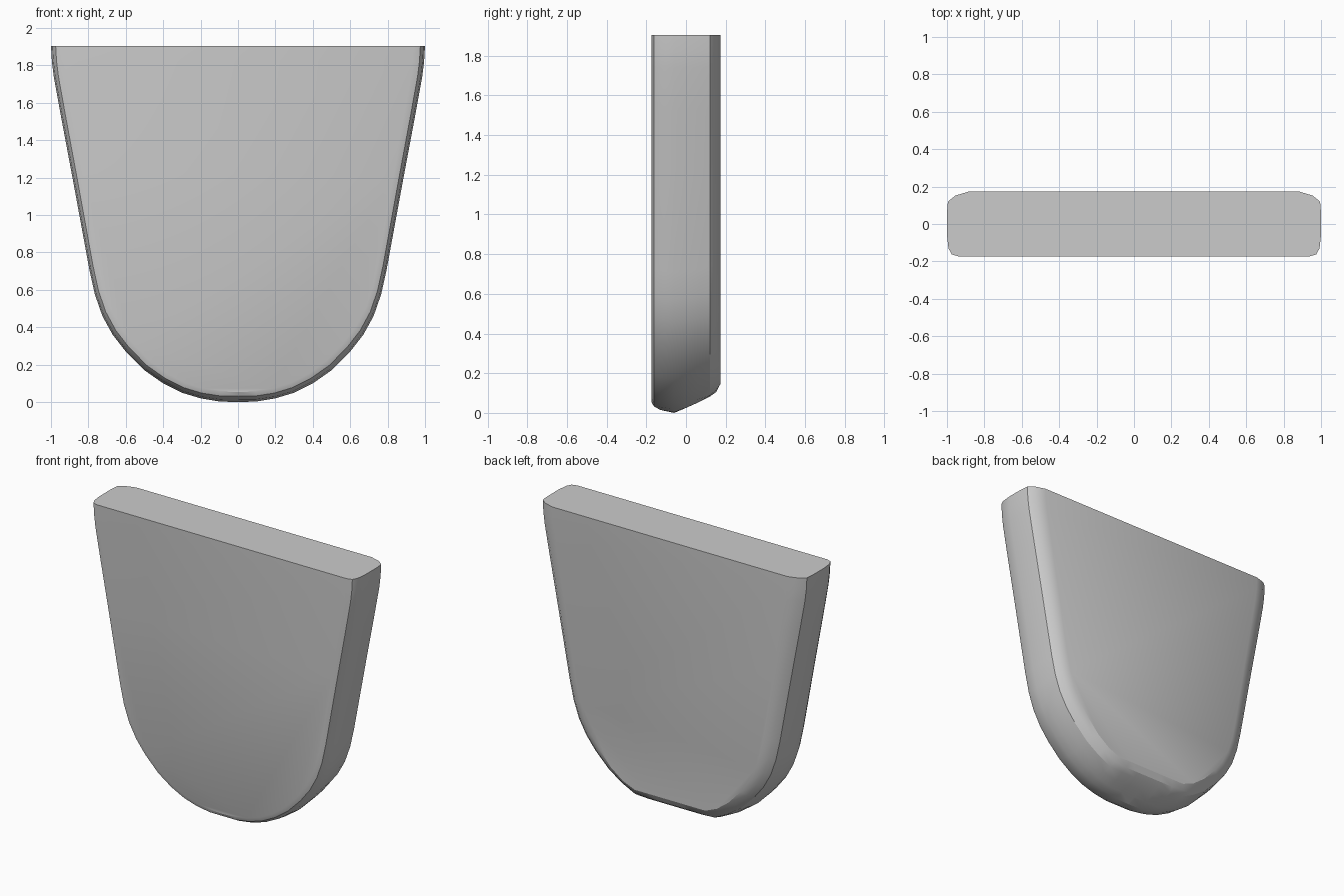
import bpy, bmesh, math

if "Cube" in bpy.data.objects:
    bpy.data.objects.remove(bpy.data.objects["Cube"])

TOP = 1.905

# Right half of the widest outline, bottom centre to top edge (x, z)
half = [(0, 0), (0.1, 0.003), (0.2, 0.02), (0.3, 0.05), (0.4, 0.10), (0.5, 0.17),
        (0.6, 0.27), (0.67, 0.36), (0.725, 0.46), (0.765, 0.575), (0.795, 0.71),
        (0.885, 1.2), (0.945, 1.52), (0.985, 1.74), (0.995, 1.82), (1.0, TOP)]
outline = [(-x, z) for x, z in reversed(half[1:])] + half

# Layers front to back: y, side scale, height scale, lowest z
layers = [(-0.173, 0.94, 0.972, 0.04), (-0.162, 0.975, 0.985, 0.033),
          (-0.13, 0.992, 0.995, 0.015), (-0.06, 1.0, 1.0, 0.0),
          (0.0, 1.0, 0.997, 0.025), (0.06, 1.0, 0.99, 0.052),
          (0.12, 0.995, 0.98, 0.082), (0.152, 0.955, 0.965, 0.105),
          (0.173, 0.885, 0.955, 0.145)]

bm = bmesh.new()
rings = []
for y, sx, sz, low in layers:
    rings.append([bm.verts.new((x * sx, y, max(TOP - (TOP - z) * sz, low)))
                  for x, z in outline])

# Rim, including the flat top strip
n = len(outline)
for a, b in zip(rings, rings[1:]):
    for i in range(n - 1):
        bm.faces.new((a[i], a[i + 1], b[i + 1], b[i]))

# Front, back and top caps
bm.faces.new(rings[0])
bm.faces.new(rings[-1])
bm.faces.new([r[0] for r in rings] + [r[-1] for r in reversed(rings)])
bmesh.ops.recalc_face_normals(bm, faces=bm.faces[:])

mesh = bpy.data.meshes.new("rounded_panel")
bm.to_mesh(mesh)
bm.free()
panel = bpy.data.objects.new("rounded_panel", mesh)
bpy.context.collection.objects.link(panel)
bpy.context.view_layer.objects.active = panel
panel.select_set(True)
bpy.ops.object.shade_smooth_by_angle(angle=math.radians(25))
